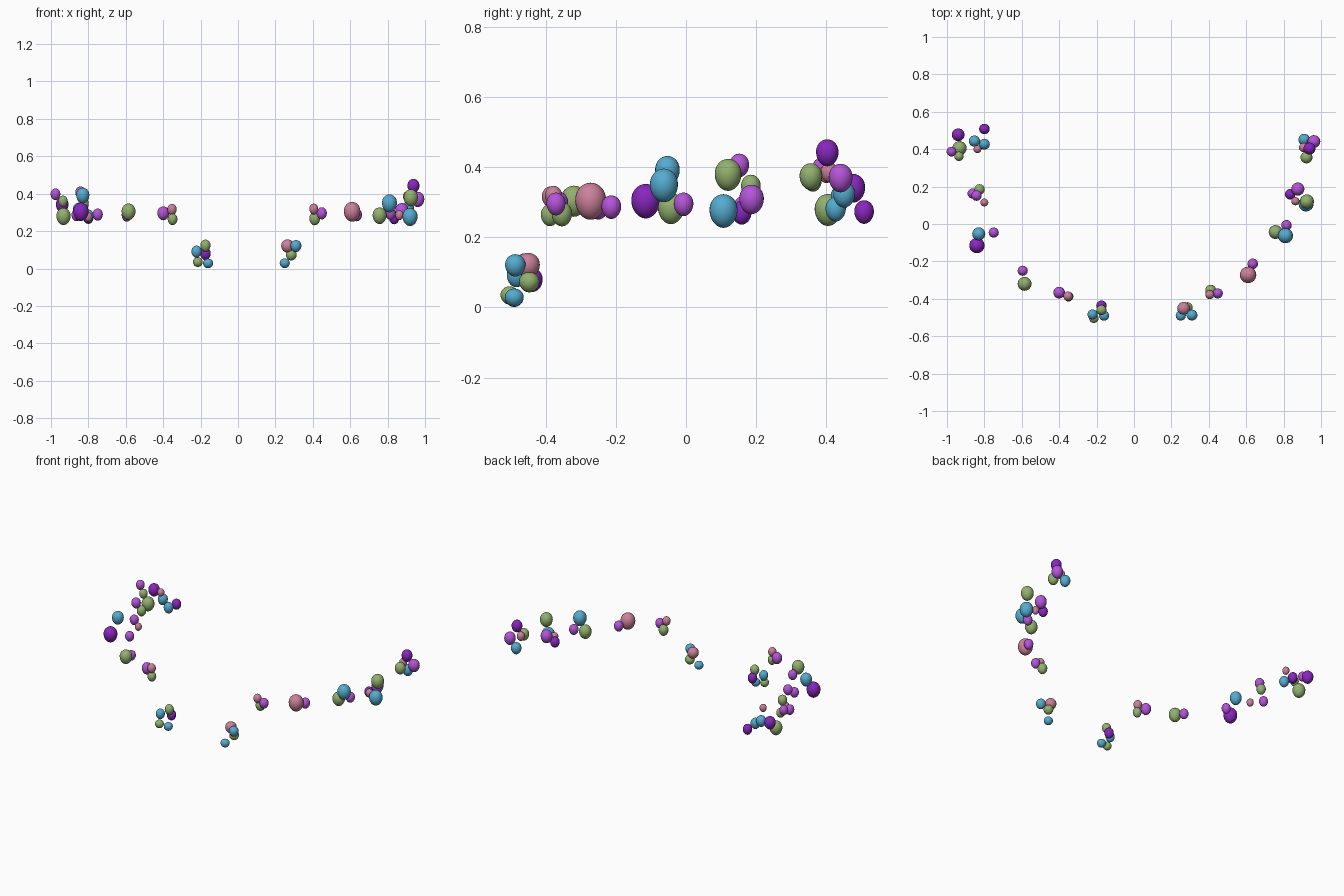
import bpy
import bmesh


def material(name, rgb):
    m = bpy.data.materials.new(name)
    m.diffuse_color = (*rgb, 1)
    return m


GREEN = material("leaf_green", (0.29, 0.44, 0.16))
BLUE = material("sky_blue", (0.09, 0.41, 0.63))
PURPLE = material("deep_purple", (0.25, 0.02, 0.52))
VIOLET = material("bright_violet", (0.46, 0.09, 0.70))
PINK = material("dusty_pink", (0.60, 0.22, 0.32))


def berry(name, mat, x, y, z, r, aspect=1.2):
    """Smooth egg-like berry, a little taller than wide."""
    me = bpy.data.meshes.new(name)
    bm = bmesh.new()
    bmesh.ops.create_uvsphere(bm, u_segments=24, v_segments=16, radius=r)
    for v in bm.verts:
        v.co.z *= aspect
        # slightly narrower toward the bottom
        k = 1 + 0.06 * v.co.z / (r * aspect)
        v.co.x *= k
        v.co.y *= k
    for f in bm.faces:
        f.smooth = True
    bm.to_mesh(me)
    bm.free()
    me.materials.append(mat)
    ob = bpy.data.objects.new(name, me)
    ob.location = (x, y, z)
    bpy.context.collection.objects.link(ob)


def cluster(name, *berries):
    for i, b in enumerate(berries):
        berry(f"{name}_berry_{i + 1}", *b)


# Left arm of the garland, from the back end to the front
cluster("left_end",
        (PURPLE, -.94, .477, .34, .034), (PURPLE, -.80, .508, .272, .028),
        (BLUE, -.853, .443, .315, .030), (BLUE, -.80, .427, .28, .029),
        (PINK, -.837, .40, .38, .021), (GREEN, -.933, .405, .278, .038),
        (VIOLET, -.976, .387, .397, .026), (GREEN, -.936, .362, .36, .025))
cluster("left_back",
        (VIOLET, -.842, .152, .405, .028), (VIOLET, -.863, .163, .285, .027),
        (GREEN, -.826, .185, .345, .028), (PINK, -.80, .115, .275, .021))
cluster("left_middle",
        (PURPLE, -.84, -.115, .303, .041), (BLUE, -.83, -.053, .39, .035),
        (VIOLET, -.75, -.046, .288, .027))
cluster("left_side",
        (GREEN, -.585, -.32, .303, .037), (VIOLET, -.595, -.25, .283, .027))
cluster("left_front",
        (VIOLET, -.40, -.367, .295, .031), (PINK, -.353, -.386, .315, .025),
        (GREEN, -.35, -.388, .263, .026))
cluster("left_low",
        (BLUE, -.222, -.484, .09, .027), (BLUE, -.16, -.49, .027, .027, .95),
        (PURPLE, -.174, -.437, .078, .028), (GREEN, -.174, -.46, .122, .027),
        (GREEN, -.215, -.503, .034, .026, 1.0))

# Right arm of the garland, from the front to the back end
cluster("right_low",
        (PINK, .265, -.451, .12, .034, 1.05), (BLUE, .31, -.487, .12, .029, 1.1),
        (GREEN, .285, -.447, .072, .029, 1.0), (BLUE, .25, -.49, .028, .027, .95))
cluster("right_front",
        (GREEN, .41, -.354, .266, .029), (VIOLET, .448, -.371, .295, .027),
        (PINK, .405, -.378, .318, .024))
cluster("right_side",
        (PINK, .61, -.272, .303, .044), (VIOLET, .635, -.213, .286, .028))
cluster("right_middle",
        (GREEN, .757, -.043, .282, .037), (BLUE, .81, -.063, .348, .040),
        (VIOLET, .815, -.007, .294, .028))
cluster("right_back",
        (BLUE, .92, .107, .275, .040), (GREEN, .924, .120, .378, .038),
        (VIOLET, .876, .187, .308, .035), (PURPLE, .835, .159, .27, .028),
        (PINK, .863, .122, .285, .022))
cluster("right_end",
        (PURPLE, .938, .403, .441, .032), (VIOLET, .962, .441, .369, .034),
        (GREEN, .922, .356, .373, .032), (BLUE, .91, .451, .322, .031),
        (PINK, .906, .409, .385, .024))
